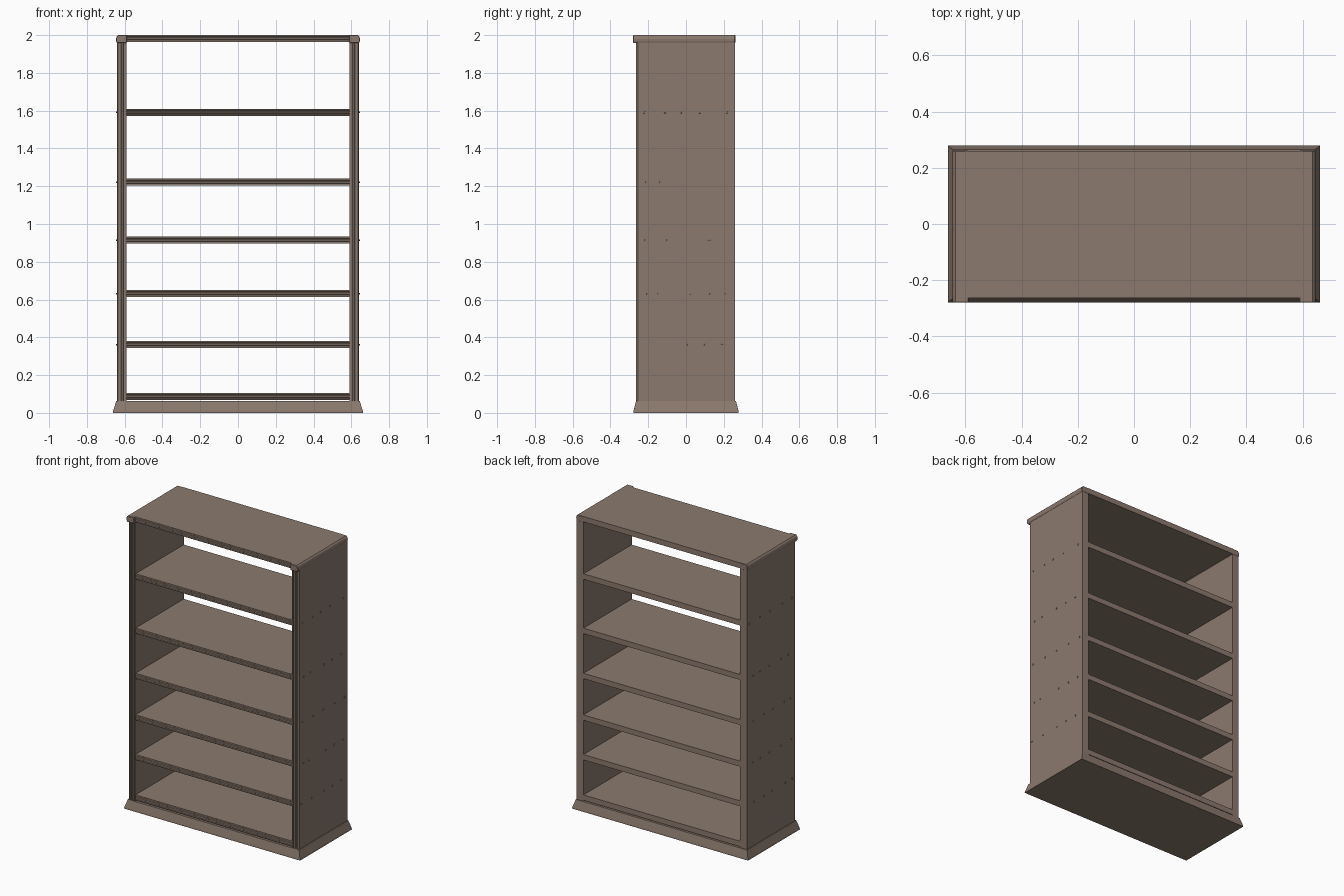
import bpy, bmesh, math, random
from mathutils import Vector

if "Cube" in bpy.data.objects:
    bpy.data.objects.remove(bpy.data.objects["Cube"])

random.seed(4)
wood = bpy.data.materials.new("brown_wood")
wood.diffuse_color = (0.26, 0.193, 0.155, 1)
wood.use_nodes = True
wood.node_tree.nodes["Principled BSDF"].inputs["Base Color"].default_value = wood.diffuse_color


def finish(name, bm):
    bmesh.ops.recalc_face_normals(bm, faces=bm.faces)
    me = bpy.data.meshes.new(name)
    bm.to_mesh(me)
    bm.free()
    ob = bpy.data.objects.new(name, me)
    bpy.context.collection.objects.link(ob)
    me.materials.append(wood)
    return ob


def extrude(name, pts, vec):
    """Extrude a closed outline along a vector."""
    bm = bmesh.new()
    f = bm.faces.new([bm.verts.new(p) for p in pts])
    r = bmesh.ops.extrude_face_region(bm, geom=[f])
    vs = [v for v in r["geom"] if isinstance(v, bmesh.types.BMVert)]
    bmesh.ops.translate(bm, verts=vs, vec=Vector(vec))
    return finish(name, bm)


# Flared plinth
bm = bmesh.new()
rings = []
for hx, hy, z in ((0.663, 0.279, 0), (0.661, 0.278, 0.01), (0.651, 0.27, 0.042), (0.645, 0.265, 0.062)):
    rings.append([bm.verts.new((sx * hx, sy * hy, z))
                  for sx, sy in ((-1, -1), (1, -1), (1, 1), (-1, 1))])
for a, b in zip(rings, rings[1:]):
    for i in range(4):
        j = (i + 1) % 4
        bm.faces.new((a[i], a[j], b[j], b[i]))
bm.faces.new(rings[0])
bm.faces.new(rings[-1])
finish("plinth", bm)

# Shelves with a moulded front edge (offset from front, height below top)
front = ((0, 0), (0, .007), (.005, .010), (.005, .013), (0, .016),
         (0, .023), (.005, .026), (.005, .030), (0, .032), (0, .037))
tops = (0.105, 0.38, 0.65, 0.933, 1.24, 1.61, 2.0)
for z in tops:
    y0 = -0.264 if z == 2.0 else -0.259
    pts = [(-0.6, y0 + dy, z - dz) for dy, dz in front]
    pts += [(-0.6, 0.26, z - 0.037), (-0.6, 0.26, z)]
    extrude("shelf", pts, (1.2, 0, 0))

# Side panels with a beaded front edge, cap blocks and nail heads
bead = ((.641, -.255), (.634, -.264), (.626, -.264), (.624, -.257), (.620, -.257),
        (.617, -.265), (.608, -.265), (.605, -.257), (.602, -.257), (.600, -.264), (.590, -.264))
for s in (-1, 1):
    pts = [(s * x, y, 0.055) for x, y in bead]
    pts += [(s * 0.590, 0.26, 0.055), (s * 0.641, 0.26, 0.055)]
    extrude("side_panel", pts, (0, 0, 1.915))

    # Rounded cap running front to back over the side panel
    cap = [(.588, 1.958), (.641, 1.958), (.645, 1.966), (.646, 1.98), (.643, 1.992), (.635, 2.0), (.588, 2.0)]
    ob = extrude("side_cap", [(s * x, -0.28, z) for x, z in cap], (0, 0.541, 0))
    m = ob.modifiers.new("soft_edge", "BEVEL")
    m.width = 0.003
    m.limit_method = 'ANGLE'
    m.angle_limit = math.radians(50)

    # Nail heads in rows at each shelf
    bm = bmesh.new()
    for z in tops[1:-1]:
        for y in (-0.21, -0.13, 0.0, 0.1, 0.21):
            y += random.uniform(-.03, .03)
            r = bmesh.ops.create_cone(bm, cap_ends=True, segments=6, radius1=.006, radius2=.005, depth=.008)
            for v in r["verts"]:
                x, yy, zz = v.co
                v.co = (s * (0.641 + zz), y + yy, z - 0.019 + x)
    finish("nail_heads", bm)
